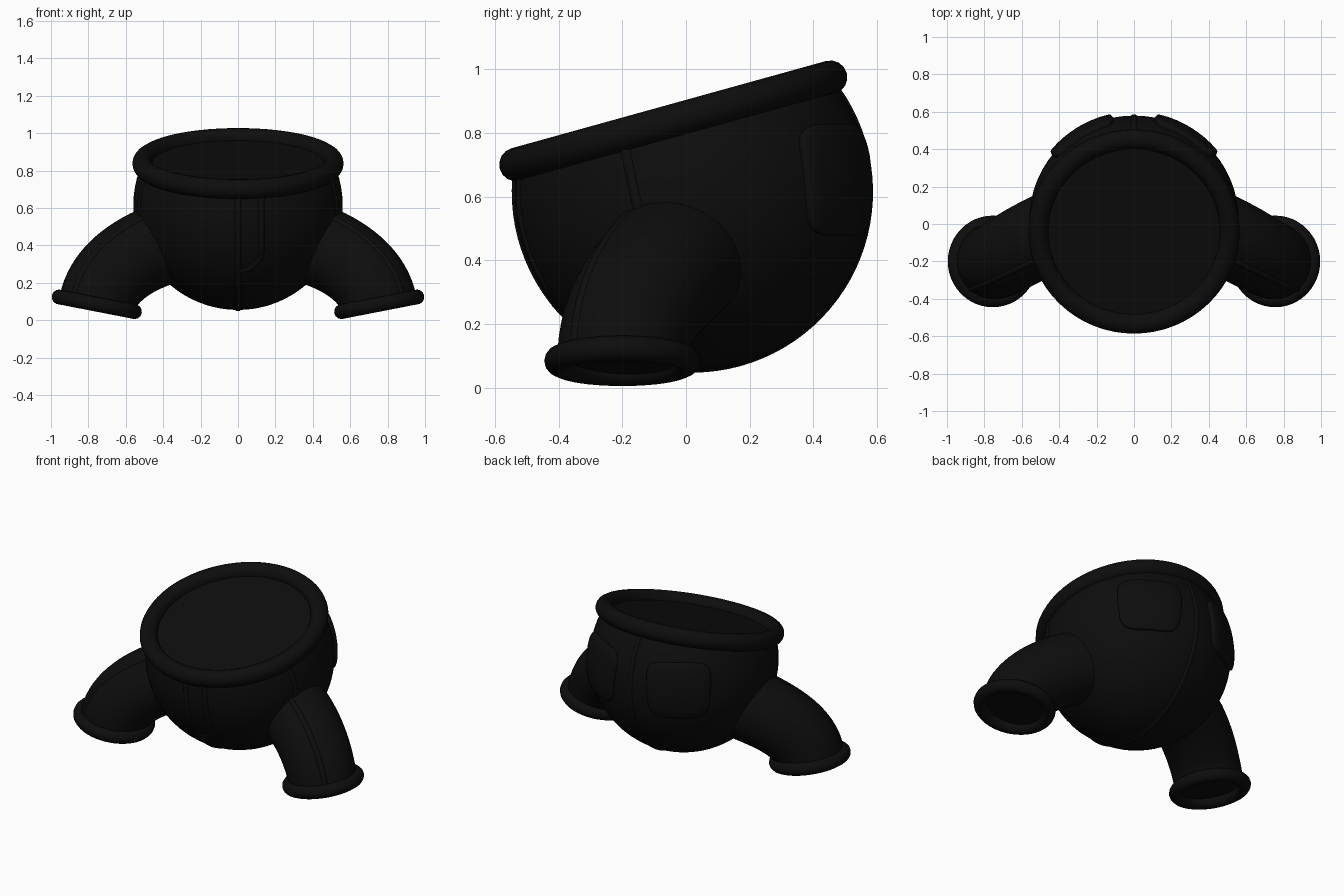
import bpy, bmesh, math
from mathutils import Vector, Matrix

if "Cube" in bpy.data.objects:
    bpy.data.objects.remove(bpy.data.objects["Cube"])

C, R = Vector((0, 0.02, 0.615)), 0.56        # body sphere
WAIST = Vector((0, -0.04, 0.838))            # waistband centre
TILT = math.radians(15.5)

mat = bpy.data.materials.new("black_cloth")
mat.diffuse_color = (0.004, 0.004, 0.004, 1)
mat.use_nodes = True
mat.node_tree.nodes["Principled BSDF"].inputs["Base Color"].default_value = mat.diffuse_color


def finish(name, bm, mirror=False):
    bmesh.ops.recalc_face_normals(bm, faces=bm.faces[:])
    me = bpy.data.meshes.new(name)
    bm.to_mesh(me)
    bm.free()
    ob = bpy.data.objects.new(name, me)
    bpy.context.collection.objects.link(ob)
    me.materials.append(mat)
    bpy.ops.object.select_all(action='DESELECT')
    ob.select_set(True)
    bpy.context.view_layer.objects.active = ob
    bpy.ops.object.shade_smooth_by_angle(angle=math.radians(40))
    if mirror:
        ob.modifiers.new("mirror", 'MIRROR').use_mirror_merge = False
    return ob


def frames(path, ref):
    """Point, two cross axes for every path point."""
    out = []
    for i, p in enumerate(path):
        t = (path[min(i + 1, len(path) - 1)] - path[max(i - 1, 0)]).normalized()
        a = (ref - t * ref.dot(t)).normalized()
        out.append((p, a, t.cross(a)))
    return out


def sweep(name, path, radii, ref, n=32, closed=False, mirror=False):
    bm = bmesh.new()
    rings = []
    for (p, a, b), r in zip(frames(path, ref), radii):
        rings.append([bm.verts.new(p + r * (math.cos(2 * math.pi * k / n) * a
                      + math.sin(2 * math.pi * k / n) * b)) for k in range(n)])
    for r0, r1 in zip(rings, rings[1:]):
        for k in range(n):
            bm.faces.new((r0[k], r0[(k + 1) % n], r1[(k + 1) % n], r1[k]))
    bm.faces.new(rings[0])
    bm.faces.new(rings[-1])
    return finish(name, bm, mirror)


def ring(name, centre, rot, major, minor, mirror=False, n=64, m=16):
    bm = bmesh.new()
    grid = []
    for i in range(n):
        u = 2 * math.pi * i / n
        row = []
        for j in range(m):
            v = 2 * math.pi * j / m
            d = major + minor * math.cos(v)
            q = Vector((d * math.cos(u), d * math.sin(u), minor * math.sin(v)))
            row.append(bm.verts.new(centre + rot @ q))
        grid.append(row)
    for i in range(n):
        for j in range(m):
            a, b = grid[i], grid[(i + 1) % n]
            k = (j + 1) % m
            bm.faces.new((a[j], b[j], b[k], a[k]))
    return finish(name, bm, mirror)


def seam(name, pts, mirror=False):
    """Low ridge along points projected onto the body sphere."""
    path = [C + (p - C).normalized() * (R - 0.012) for p in pts]
    return sweep(name, path, [0.02] * len(path), Vector((0.31, -0.2, 0.9)), 12, mirror=mirror)


# body: sphere cut flat at the tilted waist
bm = bmesh.new()
rot = Matrix.Rotation(TILT, 4, 'X')
bmesh.ops.create_uvsphere(bm, u_segments=64, v_segments=40, radius=R,
                          matrix=Matrix.Translation(C) @ rot)
normal = rot.to_3x3() @ Vector((0, 0, 1))
cut = bmesh.ops.bisect_plane(bm, geom=bm.verts[:] + bm.edges[:] + bm.faces[:],
                             plane_co=WAIST, plane_no=normal, clear_outer=True)
bmesh.ops.edgeloop_fill(bm, edges=[e for e in cut['geom_cut']
                                   if isinstance(e, bmesh.types.BMEdge)])
finish("body", bm)

# rolled waistband
ring("waistband", WAIST, rot.to_3x3(), 0.512, 0.053)

# legs: swept along a curve from hip to cuff
P = [Vector(p) for p in ((0.25, 0, 0.45), (0.45, 0, 0.41),
                         (0.71, -0.2, 0.30), (0.755, -0.2, 0.085))]
N = 24
path, radii = [], []
for i in range(N + 1):
    t = i / N
    s = 1 - t
    path.append(P[0] * s**3 + P[1] * 3 * s * s * t + P[2] * 3 * s * t * t + P[3] * t**3)
    radii.append(0.225 - 0.022 * t)
back = Vector((0, 1, 0))
sweep("leg", path, radii, back, 40, mirror=True)

# leg seams on the outer front
line = []
for i, ((p, a, b), r) in enumerate(zip(frames(path, back), radii)):
    ang = math.radians(32 + 18 * i / N)
    out = b if b.z + b.x > 0 else -b
    line.append(p + (r - 0.012) * (math.cos(ang) * out - math.sin(ang) * a))
sweep("leg_seam", line[6:], [0.02] * len(line[6:]), back, 12, mirror=True)

# cuffs
ring("cuff", P[3], Matrix.Rotation(math.radians(-11), 3, 'Y'), 0.205, 0.04, True, 48, 14)

# centre seam running front to back underneath
arc = [math.radians(172 + (399 - 172) * i / 60) for i in range(61)]
sweep("centre_seam", [C + (R - 0.013) * Vector((0, math.cos(a), math.sin(a))) for a in arc],
      [0.02] * 61, Vector((1, 0, 0)), 12)

# fly stitching: straight down, then curving to the centre
fly = [(0.126, 0.70 - 0.03 * i) for i in range(12)]
fly += [(0.126 * math.cos(a), 0.37 - 0.11 * math.sin(a))
        for a in (math.radians(10 * i) for i in range(1, 10))]
seam("fly_stitch", [Vector((x, C.y - math.sqrt(R * R - x * x - (z - C.z)**2), z)) for x, z in fly])

# side seams from waist to leg
side = []
for i in range(9):
    y, z = -0.2 + 0.055 * i / 8, 0.79 - 0.26 * i / 8
    side.append(Vector((math.sqrt(R * R - (y - C.y)**2 - (z - C.z)**2), y, z)))
seam("side_seam", side, True)

# back pockets: rounded patches wrapped on the sphere
bm = bmesh.new()
rows = []
n = 48
for scale, r in ((1.0, 0.545), (1.0, 0.572), (0.975, 0.579), (0.94, 0.582),
                 (0.7, 0.582), (0.4, 0.582), (0.1, 0.582)):
    row = []
    for k in range(n):
        c, s = math.cos(2 * math.pi * k / n), math.sin(2 * math.pi * k / n)
        u = math.copysign(abs(c)**0.42, c) * scale
        v = math.copysign(abs(s)**0.42, s) * scale
        el = math.radians(4 + 18 * v)
        az = math.radians(31.5 + (19.5 + 1.5 * v) * u)
        row.append(bm.verts.new(C + r * Vector((math.sin(az) * math.cos(el),
                                                math.cos(az) * math.cos(el), math.sin(el)))))
    rows.append(row)
for r0, r1 in zip(rows, rows[1:]):
    for k in range(n):
        bm.faces.new((r0[k], r0[(k + 1) % n], r1[(k + 1) % n], r1[k]))
bm.faces.new(rows[-1])
finish("back_pocket", bm, True)
